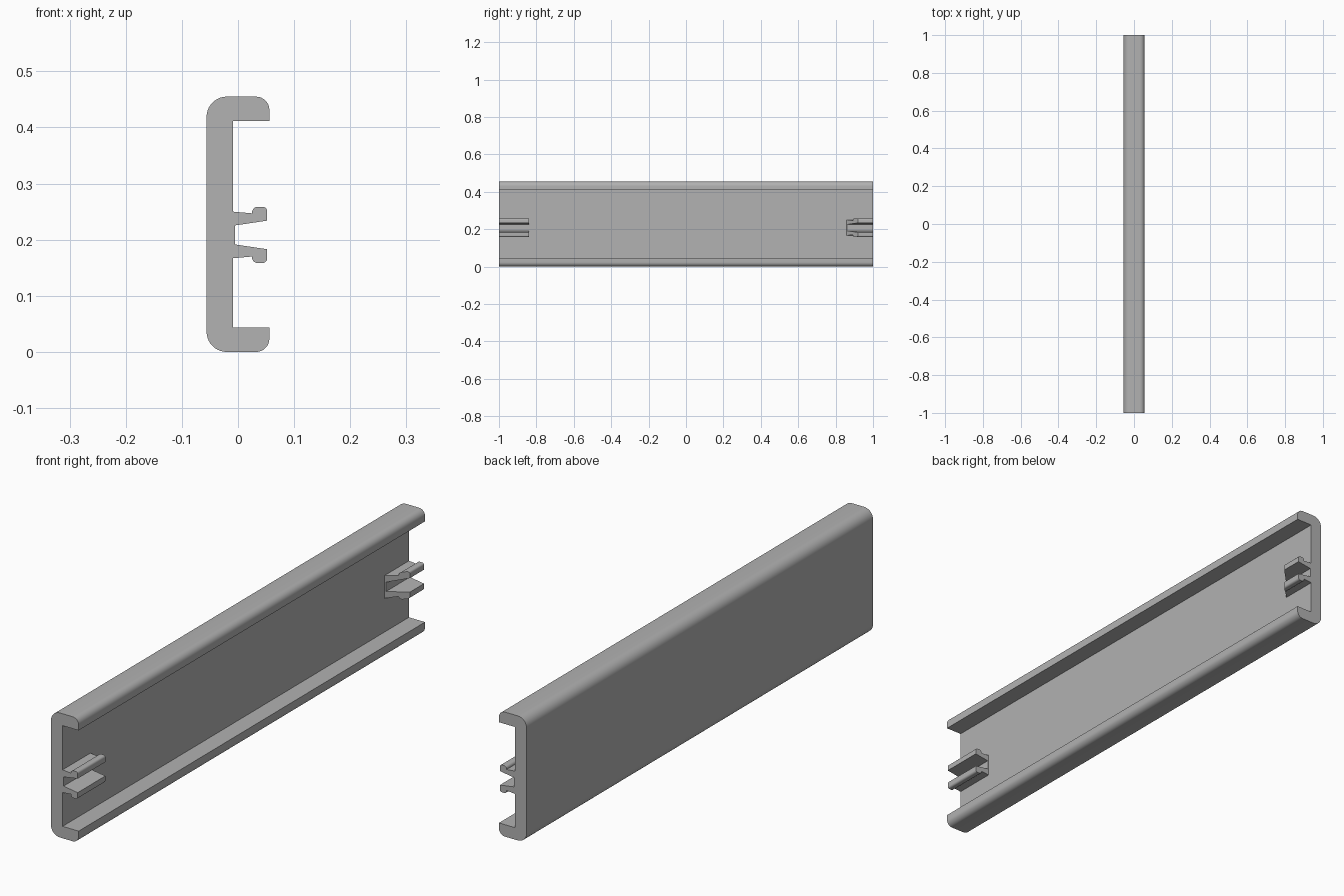
import bpy, bmesh, math

cube = bpy.data.objects.get("Cube")
if cube:
    bpy.data.objects.remove(cube, do_unlink=True)

GREY = (0.445, 0.445, 0.445, 1)
grey = bpy.data.materials.new("plain grey")
grey.use_nodes = True
grey.diffuse_color = GREY
grey.node_tree.nodes["Principled BSDF"].inputs["Base Color"].default_value = GREY

HEIGHT, HALF_WIDTH, WALL_X = 0.455, 0.056, -0.009
CLIP_Z = 0.2085


def arc(cx, cz, r, start, steps):
    """Quarter circle, running clockwise from the start angle."""
    angles = [math.radians(start - 90 * i / steps) for i in range(steps + 1)]
    return [(cx + r * math.cos(a), cz + r * math.sin(a)) for a in angles]


def mirrored(upper, centre):
    """Close an upper half outline with its reflection below the centre."""
    return [(x, centre + z) for x, z in upper] + [(x, centre - z) for x, z in reversed(upper)]


def extrude(name, outline, y0, y1, slant=0):
    """Extrude an x-z outline along y; slant shifts the first end with depth."""
    bm = bmesh.new()
    near = [bm.verts.new((x, y0 + slant * (x - WALL_X), z)) for x, z in outline]
    far = [bm.verts.new((x, y1, z)) for x, z in outline]
    bm.faces.new(near)
    bm.faces.new(far[::-1])
    n = len(outline)
    for i in range(n):
        j = (i + 1) % n
        bm.faces.new((near[j], near[i], far[i], far[j]))
    bmesh.ops.recalc_face_normals(bm, faces=bm.faces[:])
    mesh = bpy.data.meshes.new(name)
    bm.to_mesh(mesh)
    bm.free()
    mesh.materials.append(grey)
    obj = bpy.data.objects.new(name, mesh)
    bpy.context.collection.objects.link(obj)
    bpy.ops.object.select_all(action="DESELECT")
    obj.select_set(True)
    bpy.context.view_layer.objects.active = obj
    bpy.ops.object.shade_smooth_by_angle(angle=math.radians(30))
    return obj


# C-shaped channel with large back corners and smaller lip corners
half, r_back, r_lip, lip = HEIGHT / 2, 0.036, 0.024, 0.0435
channel = arc(-HALF_WIDTH + r_back, half - r_back, r_back, 180, 10)
channel += arc(HALF_WIDTH - r_lip, half - r_lip, r_lip, 90, 8)
channel += [(HALF_WIDTH, half - lip), (WALL_X, half - lip)]
extrude("channel", mirrored(channel, half), -1, 1)

# Paired hooked arms on a shallow pad
clip = [(WALL_X, 0.0415), (0.025, 0.0385)]
clip += arc(0.035, 0.040, 0.010, 180, 5)
clip += arc(0.044, 0.042, 0.008, 90, 5)
clip += [(0.052, 0.0255), (-0.005, 0.017)]
clip = mirrored(clip, CLIP_Z)
extrude("front_clip", clip, -1, -0.84)

# The rear clip is bevelled on its inner end
extrude("rear_clip", clip, 0.858, 1, slant=1)
